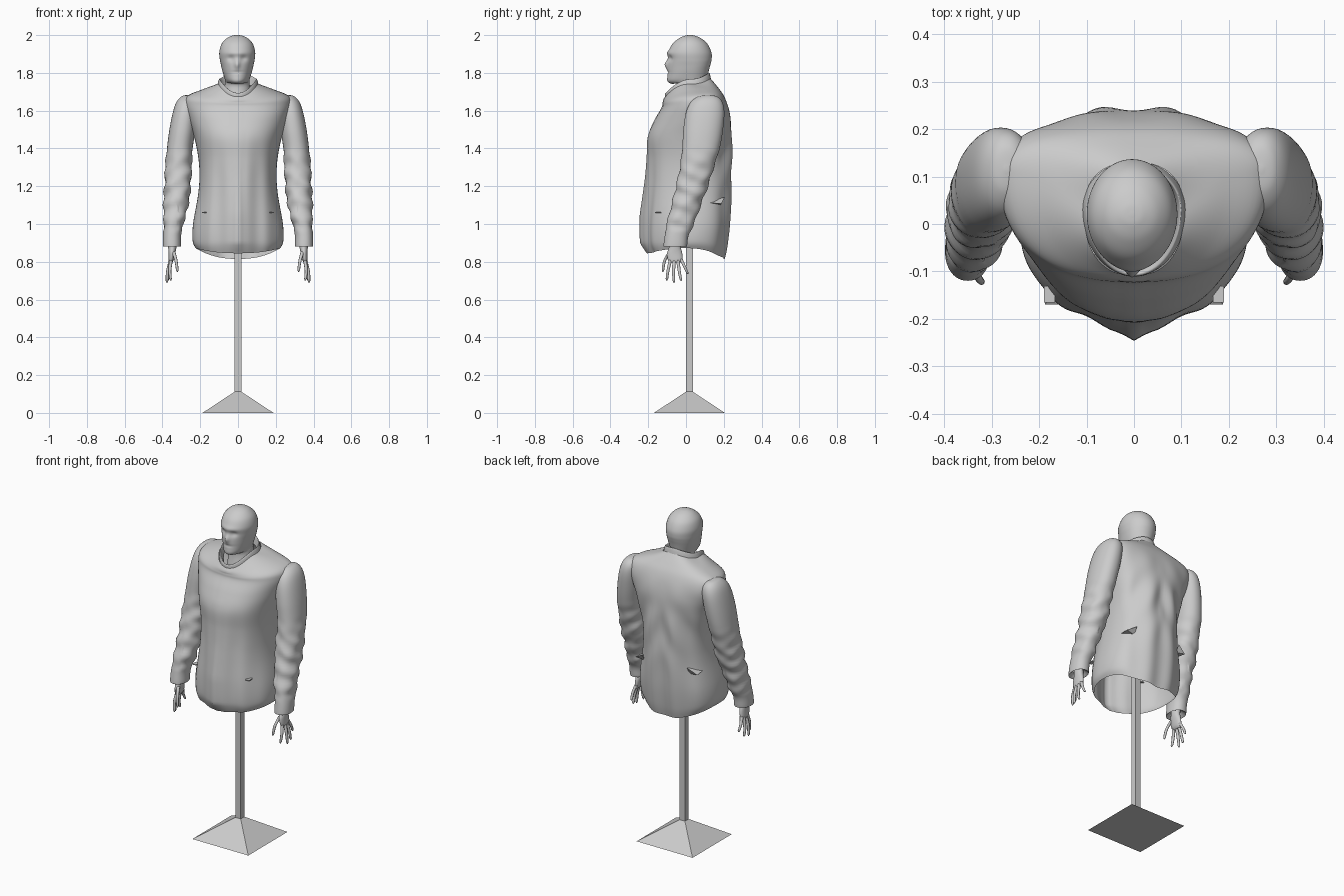
import bpy, bmesh, math
from mathutils import Vector, Matrix


def finish(name, bm, smooth=True):
    bmesh.ops.recalc_face_normals(bm, faces=bm.faces)
    me = bpy.data.meshes.new(name)
    bm.to_mesh(me)
    bm.free()
    if smooth:
        me.polygons.foreach_set("use_smooth", [True] * len(me.polygons))
    ob = bpy.data.objects.new(name, me)
    bpy.context.collection.objects.link(ob)
    return ob


def spline(rings, steps):
    """Catmull-Rom interpolation between ring descriptions."""
    out = []
    for i in range(len(rings) - 1):
        a, b, c, d = (rings[max(0, min(len(rings) - 1, i + k))] for k in (-1, 0, 1, 2))
        for s in range(steps):
            t = s / steps
            out.append([0.5 * (2 * q + (r - p) * t + (2 * p - 5 * q + 4 * r - u) * t * t
                               + (3 * q - p - 3 * r + u) * t ** 3)
                        for p, q, r, u in zip(a, b, c, d)])
    return out + [list(rings[-1])]


def loft(name, rings, n=32, steps=4, e=1.0, deform=None, side=1, cap_start=False, cap_end=False):
    """Ring = centre x, half width, y front/side/back, z front/side/back."""
    bm = bmesh.new()
    loops = []
    for cx, hw, yf, ys, yb, zf, zs, zb in spline(rings, steps):
        loop = []
        for k in range(n):
            a = 2 * math.pi * k / n
            c, s = math.cos(a), math.sin(a)
            ye, ze = (yb, zb) if s > 0 else (yf, zf)
            p = Vector((cx + hw * math.copysign(abs(c) ** e, c),
                        ys + (ye - ys) * abs(s) ** e,
                        zs + (ze - zs) * s * s))
            if deform:
                p = deform(p)
            p.x *= side
            loop.append(bm.verts.new(p))
        loops.append(loop)
    for l0, l1 in zip(loops, loops[1:]):
        for k in range(n):
            j = (k + 1) % n
            bm.faces.new((l0[k], l0[j], l1[j], l1[k]))
    if cap_start:
        bm.faces.new(loops[0])
    if cap_end:
        bm.faces.new(loops[-1])
    return finish(name, bm)


def clamp(v):
    return max(0.0, min(1.0, v))


def bump(d, w):
    return math.exp(-(d / w) ** 2)


# Stand: square pole on a low pyramid
def square_cone(name, r1, r2, z0, z1):
    bm = bmesh.new()
    m = Matrix.Translation((0, 0.018, (z0 + z1) / 2)) @ Matrix.Rotation(math.pi / 4, 4, 'Z')
    bmesh.ops.create_cone(bm, cap_ends=True, segments=4, radius1=r1 * 2 ** .5,
                          radius2=r2 * 2 ** .5, depth=z1 - z0, matrix=m)
    finish(name, bm, False)


square_cone("stand_base", 0.188, 0.018, 0, 0.112)
square_cone("stand_pole", 0.018, 0.018, 0.11, 1.5)


# Head and neck, with nose, brow, eye hollows and mouth
def face(p):
    if p.y < 0:
        w = clamp(-p.y / 0.05)
        p.y -= w * 0.016 * bump(p.x, 0.013) * bump(p.z - 1.845, 0.022)
        p.y -= w * 0.006 * bump(p.z - 1.905, 0.014) * bump(p.x, 0.06)
        p.y += w * 0.010 * bump(abs(p.x) - 0.034, 0.018) * bump(p.z - 1.877, 0.016)
        p.y += w * 0.005 * bump(p.x, 0.03) * bump(p.z - 1.803, 0.006)
    p.x -= 0.004
    return p


loft("head", [
    (0, .072, -.05, .03, .100, 1.62, 1.65, 1.68),
    (0, .066, -.03, .03, .108, 1.735, 1.74, 1.75),
    (0, .064, -.075, .03, .113, 1.742, 1.757, 1.775),
    (0, .069, -.098, .03, .118, 1.756, 1.776, 1.80),
    (0, .079, -.098, .03, .124, 1.79, 1.81, 1.825),
    (0, .086, -.098, .03, .131, 1.83, 1.84, 1.85),
    (0, .092, -.095, .025, .136, 1.87, 1.87, 1.875),
    (0, .095, -.093, .02, .134, 1.91, 1.91, 1.91),
    (0, .083, -.072, .02, .114, 1.953, 1.953, 1.953),
    (0, .056, -.037, .02, .080, 1.983, 1.983, 1.983),
    (0, .026, -.005, .02, .046, 1.997, 1.997, 1.997),
    (0, .004, .016, .02, .024, 2.0, 2.0, 2.0)],
    n=72, steps=6, deform=face, cap_end=True)


# Jacket body with front ridge, placket and soft back folds
def body_folds(p):
    front = clamp((0.02 - p.y) / 0.12)
    back = clamp((p.y - 0.08) / 0.12)
    ridge = 0.045 * clamp((1.47 - p.z) / 0.42) * clamp((p.z - 0.78) / 0.12)
    p.y -= front * ridge * math.exp(-abs(p.x) / 0.055)
    if abs(p.x) < 0.02:
        p.y -= front * 0.002
    p.y += front * 0.004 * math.cos(p.x * 62) * clamp((1.5 - p.z) * 4)
    p.y -= back * 0.006 * math.cos(p.x * math.pi / 0.075) * clamp((1.65 - p.z) * 4)
    p.y += back * 0.005 * math.sin(abs(p.x) * 40 + p.z * 22) * bump(p.z - 1.35, 0.2)
    return p


loft("jacket_body", [
    (0, .224, -.185, 0, .205, .845, .872, .815),
    (0, .240, -.200, .01, .218, .90, .91, .88),
    (0, .238, -.203, .02, .232, 1.0, 1.0, 1.0),
    (0, .212, -.198, .03, .240, 1.15, 1.15, 1.15),
    (0, .204, -.195, .04, .242, 1.25, 1.25, 1.25),
    (0, .210, -.196, .06, .241, 1.35, 1.35, 1.35),
    (0, .232, -.200, .08, .240, 1.46, 1.46, 1.46),
    (0, .262, -.165, .10, .238, 1.55, 1.55, 1.55),
    (0, .284, -.128, .11, .224, 1.615, 1.63, 1.62),
    (0, .270, -.122, .11, .200, 1.64, 1.677, 1.68),
    (0, .190, -.118, .09, .168, 1.66, 1.712, 1.725),
    (0, .105, -.108, .03, .130, 1.675, 1.742, 1.77)],
    n=120, steps=6, e=0.85, deform=body_folds)

# Stand-up collar, dipping to a notch at the front
loft("collar", [
    (0, .110, -.110, .03, .133, 1.668, 1.733, 1.762),
    (0, .102, -.110, .03, .126, 1.690, 1.763, 1.795),
    (0, .096, -.100, .03, .120, 1.690, 1.764, 1.796),
    (0, .088, -.080, .03, .112, 1.650, 1.72, 1.75)],
    n=64, steps=3)


# Sleeves with elbow creases
def sleeve_folds(p):
    w = clamp((1.42 - p.z) / 0.15) * clamp((p.z - 0.95) / 0.05)
    f = math.sin(p.z * 70 + p.y * 28) + 0.5 * math.sin(p.z * 41 - p.y * 45)
    out = 1 if p.x > 0.32 else -1
    p.x += out * 0.0045 * w * f
    p.y += 0.004 * w * math.sin(p.z * 62 + p.x * 30)
    return p


sleeve = []
for x0, x1, yf, yb, z in [
        (.325, .375, -.09, -.03, .905), (.306, .394, -.116, .002, .882),
        (.302, .398, -.119, .006, .888), (.301, .397, -.112, .014, .94),
        (.288, .394, -.102, .042, 1.0), (.265, .393, -.077, .078, 1.1),
        (.250, .390, -.052, .116, 1.2), (.245, .385, -.032, .147, 1.3),
        (.240, .376, -.020, .178, 1.4), (.225, .363, -.014, .196, 1.5),
        (.215, .345, .000, .203, 1.59), (.215, .326, .025, .193, 1.645),
        (.235, .300, .065, .165, 1.675), (.262, .272, .11, .12, 1.683)]:
    sleeve.append(((x0 + x1) / 2, (x1 - x0) / 2, yf, (yf + yb) / 2, yb, z, z, z))


# Fingers and thumb: bent tapering tubes
def finger(name, pts, r, side):
    pts = [Vector(p) for p in spline(pts, 4)]
    n = len(pts) - 1
    radii = [r * (1 - 0.35 * i / n) for i in range(n + 1)]
    radii[-1] *= 0.3
    rings = [(p.x, q, p.y - q, p.y, p.y + q, p.z, p.z, p.z) for p, q in zip(pts, radii)]
    loft(name, rings, 10, 1, side=side, cap_start=True, cap_end=True)


FINGERS = {
    "thumb": ((.342, -.085, .855), (.328, -.113, .805), (.320, -.123, .745)),
    "index_finger": ((.354, -.082, .81), (.361, -.095, .755), (.356, -.102, .700)),
    "middle_finger": ((.357, -.062, .81), (.373, -.066, .745), (.376, -.063, .688)),
    "ring_finger": ((.357, -.043, .81), (.371, -.035, .745), (.372, -.025, .698)),
    "little_finger": ((.354, -.027, .815), (.363, -.008, .775), (.360, .010, .735)),
}

for side, tag in ((1, "left"), (-1, "right")):
    loft(tag + "_sleeve", sleeve, 48, 7, 0.92, sleeve_folds, side, cap_end=True)
    loft(tag + "_palm", [
        (.350, .024, -.090, -.06, -.03, .93, .93, .93),
        (.348, .022, -.090, -.06, -.028, .88, .88, .88),
        (.350, .018, -.100, -.06, -.020, .845, .845, .845),
        (.354, .014, -.096, -.055, -.018, .81, .81, .81),
        (.357, .008, -.085, -.053, -.025, .795, .795, .795)],
        24, 4, side=side, cap_start=True, cap_end=True)
    for fname, pts in FINGERS.items():
        finger(tag + "_" + fname, pts, 0.010, side)

    # Pointed pocket wedge at the rear side
    bm = bmesh.new()
    v = [bm.verts.new((side * x, y, z)) for x, y, z in
         ((.200, .105, 1.113), (.150, .205, 1.142), (.208, .188, 1.108), (.150, .18, 1.10))]
    for f in ((0, 1, 2), (0, 2, 3), (1, 3, 2), (0, 3, 1)):
        bm.faces.new([v[i] for i in f])
    finish(tag + "_side_pocket", bm, False)

    # Small slit on the lower front
    bm = bmesh.new()
    bmesh.ops.create_cube(bm, size=1, matrix=Matrix.Translation((side * .178, -.148, 1.06))
                          @ Matrix.Diagonal((.024, .034, .005, 1)))
    finish(tag + "_front_pocket", bm, False)
